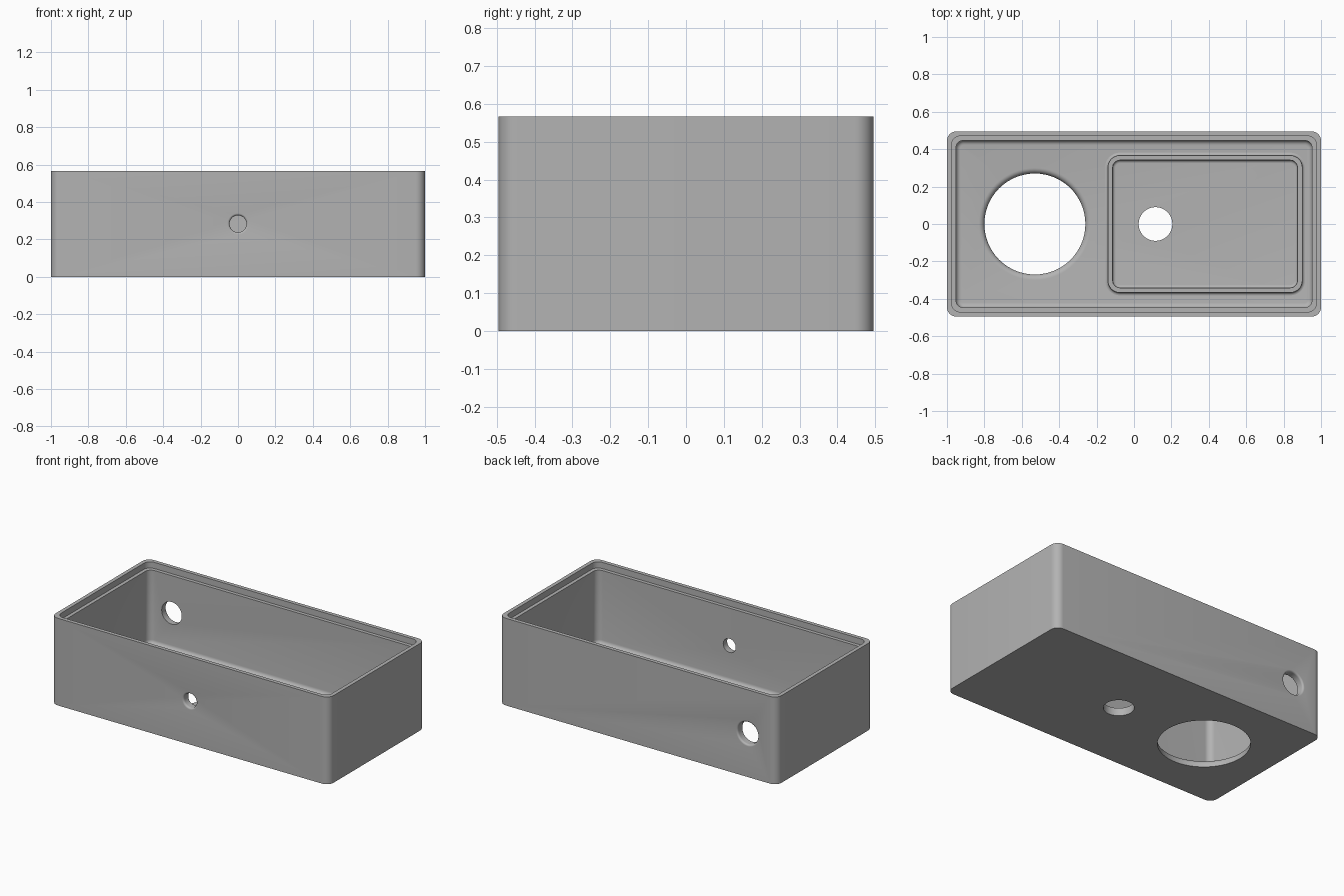
import bpy, bmesh, math
from mathutils import Matrix, Vector

if "Cube" in bpy.data.objects:
    bpy.data.objects.remove(bpy.data.objects["Cube"])

HX, HY, H = 1.0, 0.495, 0.567      # half length, half width, height
WALL, FLOOR, FILLET = 0.048, 0.05, 0.025

grey = bpy.data.materials.new("plain_grey")
grey.use_nodes = True
grey.diffuse_color = (0.45, 0.45, 0.45, 1)
grey.node_tree.nodes["Principled BSDF"].inputs["Base Color"].default_value = (0.45, 0.45, 0.45, 1)


def rounded_rect(hx, hy, r, z, cx=0, steps=8):
    pts = []
    for q, (sx, sy) in enumerate([(1, 1), (-1, 1), (-1, -1), (1, -1)]):
        for i in range(steps + 1):
            a = (q + i / steps) * math.pi / 2
            pts.append(Vector((cx + sx * (hx - r) + r * math.cos(a),
                               sy * (hy - r) + r * math.sin(a), z)))
    return pts


def loft(name, rings, closed=False):
    """Skin equal-length rings; cap the ends or join last ring to first."""
    bm = bmesh.new()
    loops = [[bm.verts.new(p) for p in ring] for ring in rings]
    n = len(loops[0])
    pairs = list(zip(loops, loops[1:]))
    if closed:
        pairs.append((loops[-1], loops[0]))
    else:
        bm.faces.new(loops[0])
        bm.faces.new(loops[-1])
    for a, b in pairs:
        for i in range(n):
            j = (i + 1) % n
            bm.faces.new((a[i], a[j], b[j], b[i]))
    bmesh.ops.recalc_face_normals(bm, faces=bm.faces)
    mesh = bpy.data.meshes.new(name)
    bm.to_mesh(mesh)
    bm.free()
    mesh.materials.append(grey)
    ob = bpy.data.objects.new(name, mesh)
    bpy.context.collection.objects.link(ob)
    return ob


def hole_cutter(r, fillet, depth, matrix):
    """Round cutter whose surface end (local z = 0) flares out by the fillet."""
    prof = [(r, -depth)]
    if fillet:
        for i in range(7):
            a = i / 6 * math.pi / 2
            prof.append((r + fillet * (1 - math.cos(a)), fillet * (math.sin(a) - 1)))
    prof.append((r + fillet, 0.03))
    n = 64
    rings = [[Vector((pr * math.cos(k * math.tau / n), pr * math.sin(k * math.tau / n), z))
              for k in range(n)] for pr, z in prof]
    ob = loft("hole_cutter", rings)
    ob.data.transform(matrix)
    ob.hide_render = True
    return ob


def smooth(ob):
    bpy.ops.object.select_all(action="DESELECT")
    ob.select_set(True)
    bpy.context.view_layer.objects.active = ob
    bpy.ops.object.shade_smooth_by_angle(angle=math.radians(30))


# Tray body: outside wall, stepped rim, cavity and filleted floor
def inset(d, r, z):
    return rounded_rect(HX - d, HY - d, r, z)


rings = [inset(0, 0.05, 0), inset(0, 0.05, H),
         inset(0.025, 0.045, H), inset(0.025, 0.045, H - 0.04),
         inset(WALL, 0.04, H - 0.04)]
for i in range(6):
    a = i / 5 * math.pi / 2
    d = FILLET * (1 - math.cos(a))
    rings.append(inset(WALL + d, 0.04 - d, FLOOR + FILLET * (1 - math.sin(a))))
body = loft("tray_body", rings)

# Holes: two through the floor, one in front, one in back
front = Matrix.Rotation(math.pi / 2, 4, "X")
back = Matrix.Rotation(-math.pi / 2, 4, "X")
mid = H / 2
cutters = [
    hole_cutter(0.27, 0.03, 0.1, Matrix.Translation((-0.53, 0, FLOOR))),
    hole_cutter(0.09, 0, 0.1, Matrix.Translation((0.115, 0, FLOOR))),
    hole_cutter(0.045, 0.012, 0.15, Matrix.Translation((0, -HY, mid)) @ front),
    hole_cutter(0.072, 0.012, 0.15, Matrix.Translation((-0.79, HY, mid)) @ back),
]
for c in cutters:
    mod = body.modifiers.new("hole", "BOOLEAN")
    mod.object, mod.operation, mod.solver = c, "DIFFERENCE", "EXACT"
graph = bpy.context.evaluated_depsgraph_get()
cut_mesh = bpy.data.meshes.new_from_object(body.evaluated_get(graph))
body.modifiers.clear()
body.data = cut_mesh
for c in cutters:
    bpy.data.objects.remove(c)
smooth(body)

# Raised frame on the floor, with a fillet at its foot on both sides
CX, FX, FY, FW, FH, FF = 0.38, 0.52, 0.367, 0.026, 0.04, 0.015


def frame_ring(d, z):
    return rounded_rect(FX - d, FY - d, 0.065 - d, z, CX)


foot = [(FF * (1 - math.sin(i / 5 * math.pi / 2)), FF * (1 - math.cos(i / 5 * math.pi / 2)))
        for i in range(6)]
section = [(-FF, -0.01)] + [(-out, up) for out, up in foot] + [(0, FH), (FW, FH)]
section += [(FW + out, up) for out, up in reversed(foot)] + [(FW + FF, -0.01)]
frame = loft("raised_floor_frame", [frame_ring(d, FLOOR + z) for d, z in section], closed=True)
smooth(frame)
